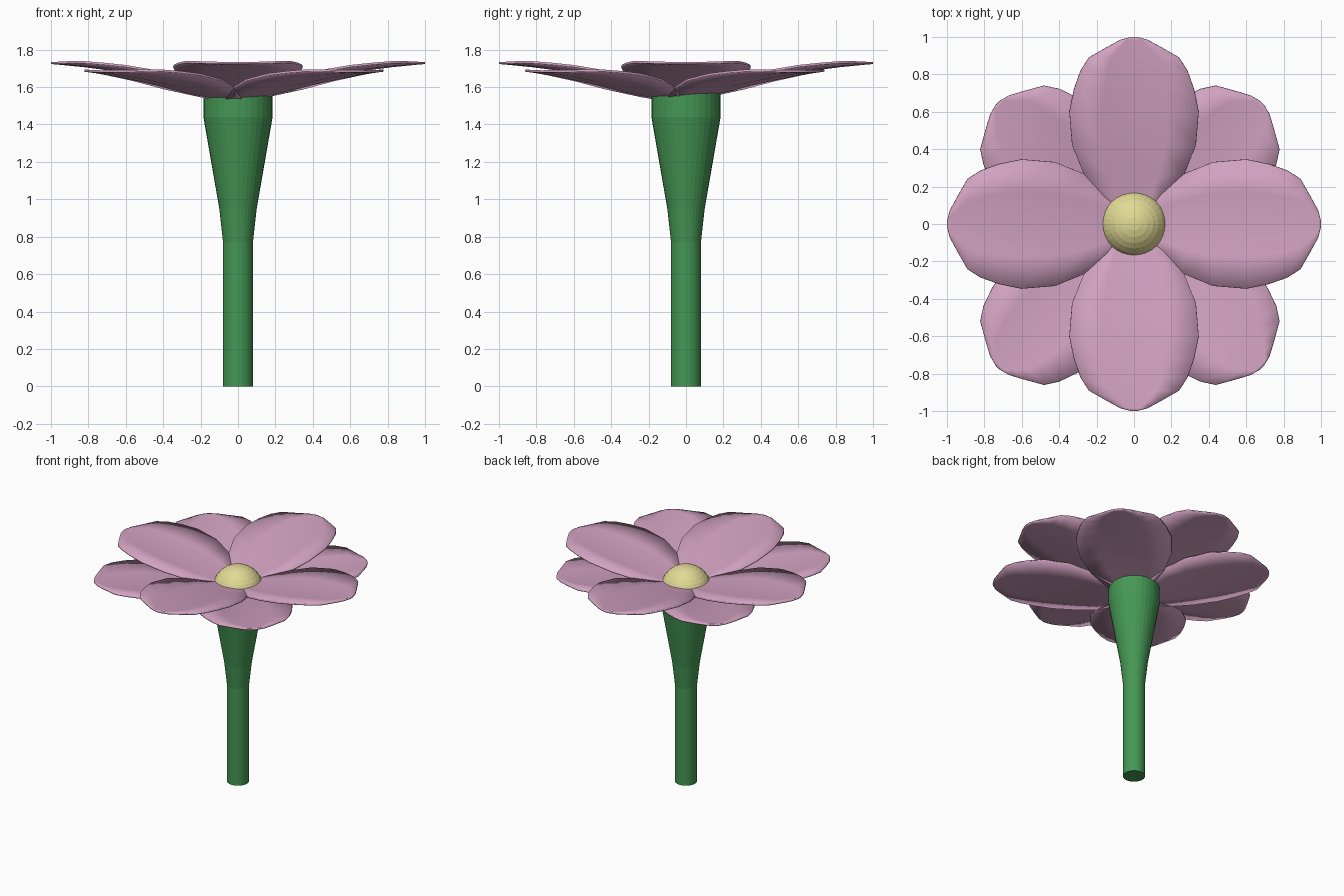
import bpy, bmesh, math
from mathutils import Matrix

if "Cube" in bpy.data.objects:
    bpy.data.objects.remove(bpy.data.objects["Cube"])


def material(name, color):
    m = bpy.data.materials.new(name)
    m.diffuse_color = (*color, 1)
    m.use_nodes = True
    m.node_tree.nodes["Principled BSDF"].inputs["Base Color"].default_value = m.diffuse_color
    return m


def make_object(name, bm, mat):
    bmesh.ops.recalc_face_normals(bm, faces=bm.faces)
    me = bpy.data.meshes.new(name)
    bm.to_mesh(me)
    bm.free()
    me.materials.append(mat)
    ob = bpy.data.objects.new(name, me)
    bpy.context.collection.objects.link(ob)
    return ob


green = material("stem_green", (0.06, 0.31, 0.09))
pink = material("petal_pink", (0.64, 0.36, 0.53))
yellow = material("centre_yellow", (0.75, 0.70, 0.30))

# Stem: lathed profile flaring into a cup, closed at both ends
profile = [(0.08, 0), (0.08, 0.77), (0.10, 0.95), (0.185, 1.44), (0.185, 1.57)]
sides = 32
bm = bmesh.new()
rings = [[bm.verts.new((r * math.cos(2 * math.pi * i / sides),
                        r * math.sin(2 * math.pi * i / sides), z))
          for i in range(sides)] for r, z in profile]
for a, b in zip(rings, rings[1:]):
    for i in range(sides):
        j = (i + 1) % sides
        bm.faces.new((a[i], a[j], b[j], b[i]))
bm.faces.new(rings[0])
bm.faces.new(rings[-1])
make_object("stem", bm, green)

# Flower centre: ball sunk into the cup
bm = bmesh.new()
bmesh.ops.create_uvsphere(bm, u_segments=32, v_segments=16, radius=0.185,
                          matrix=Matrix.Translation((0, 0, 1.53)))
make_object("flower_centre", bm, yellow)

# Petal rows: distance from centre, half width, height of the middle line
rows = [(0.0, 0.07, 1.58), (0.10, 0.15, 1.597), (0.26, 0.265, 1.627),
        (0.42, 0.33, 1.66), (0.60, 0.345, 1.688), (0.72, 0.32, 1.705),
        (0.82, 0.285, 1.718), (0.89, 0.24, 1.725), (0.95, 0.135, 1.731),
        (0.985, 0.07, 1.734), (1.0, 0.012, 1.735)]


def petal(name, angle, offset):
    bm = bmesh.new()
    grid = [[bm.verts.new((r, w * t, z + 0.03 * (w * t / 0.345) ** 2))
             for t in (-1, -0.5, 0, 0.5, 1)] for r, w, z in rows]
    for a, b in zip(grid, grid[1:]):
        for k in range(4):
            bm.faces.new((a[k], b[k], b[k + 1], a[k + 1]))
    bm.transform(Matrix.Translation(offset) @ Matrix.Rotation(angle, 4, 'Z'))
    ob = make_object(name, bm, pink)
    if ob.data.polygons[0].normal.z < 0:
        ob.data.flip_normals()
    solid = ob.modifiers.new("thickness", 'SOLIDIFY')
    solid.thickness = 0.012
    solid.offset = -1
    bpy.ops.object.select_all(action='DESELECT')
    bpy.context.view_layer.objects.active = ob
    ob.select_set(True)
    bpy.ops.object.shade_smooth_by_angle(angle=math.radians(30))


# Upper ring of petals, and a lower ring turned an eighth and slightly off centre
for i in range(4):
    petal(f"upper_petal_{i + 1}", i * math.pi / 2, (0, 0, 0))
    petal(f"lower_petal_{i + 1}", (i + 0.5) * math.pi / 2, (-0.022, -0.06, -0.045))
